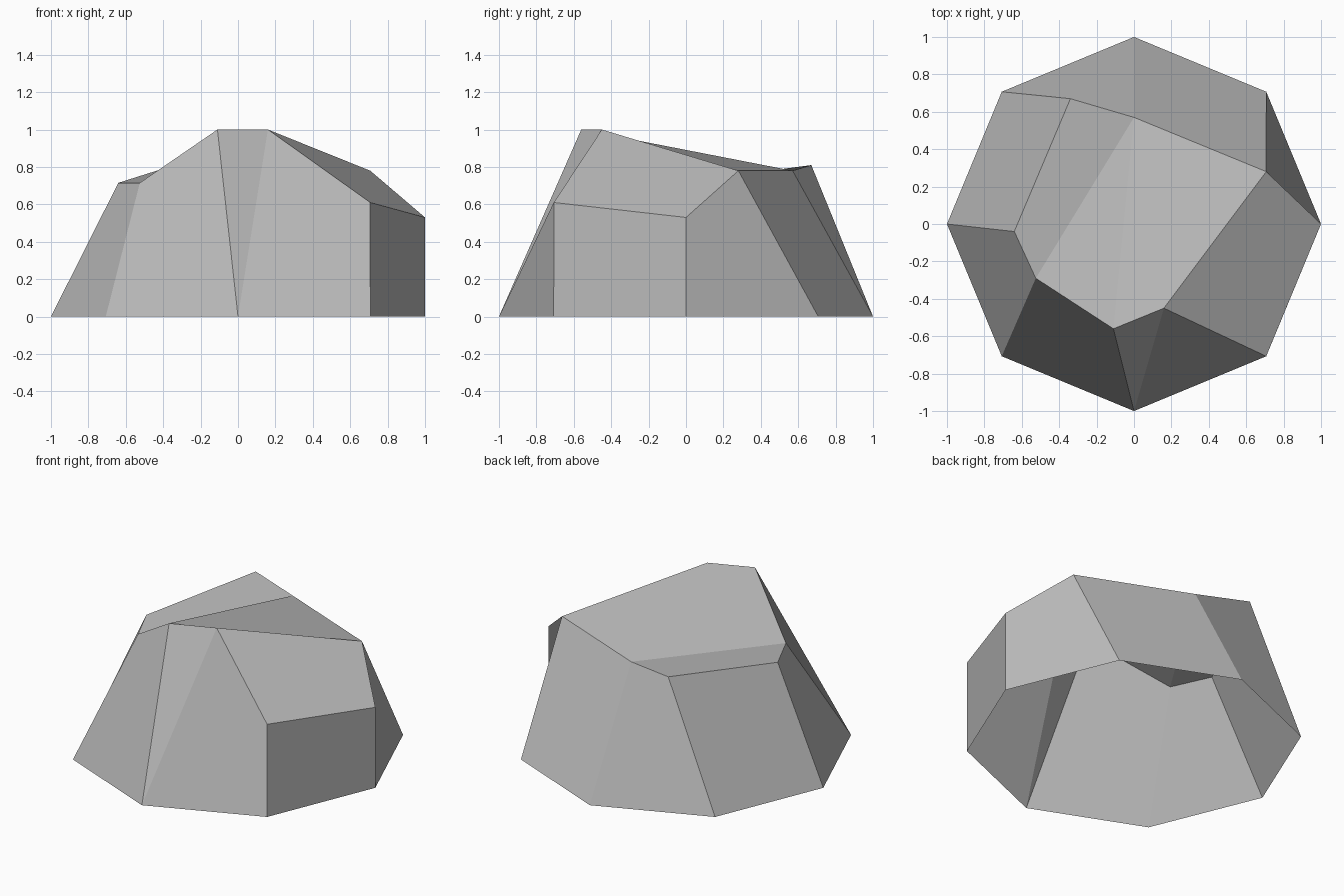
import bpy
import bmesh
from math import cos, sin, pi

cube = bpy.data.objects.get("Cube")
if cube:
    bpy.data.objects.remove(cube, do_unlink=True)

# One plain stone colour
stone = bpy.data.materials.new("stone_grey")
stone.use_nodes = True
colour = (0.5, 0.5, 0.5, 1)
stone.diffuse_color = colour
stone.node_tree.nodes["Principled BSDF"].inputs["Base Color"].default_value = colour

bm = bmesh.new()

# Octagonal foot, counter-clockwise from +x
base = [bm.verts.new((cos(i * pi / 4), sin(i * pi / 4), 0)) for i in range(8)]
east, north_east, north, north_west, west, south_west, south, south_east = base

# Chipped upper corners
peak_left = bm.verts.new((-0.11, -0.56, 1.0))
peak_right = bm.verts.new((0.16, -0.45, 1.0))
crest_east = bm.verts.new((0.707, 0.28, 0.78))
crest_north = bm.verts.new((0, 0.57, 0.78))
crest_back = bm.verts.new((-0.34, 0.67, 0.81))
crest_west = bm.verts.new((-0.64, -0.04, 0.715))
crest_south = bm.verts.new((-0.525, -0.29, 0.715))
wall_south = bm.verts.new((0.707, -0.707, 0.61))
wall_east = bm.verts.new((1, 0, 0.53))

facets = [
    # Sides, open underneath
    (south_east, east, wall_east, wall_south),
    (east, north_east, crest_east, wall_east),
    (north_east, north, crest_north, crest_east),
    (north, north_west, crest_back, crest_north),
    (north_west, west, crest_west, crest_back),
    (west, south_west, crest_south, crest_west),
    (south_west, south, peak_left, crest_south),
    (south, peak_right, peak_left),
    (south, south_east, wall_south, peak_right),
    # Shoulder and sloping top
    (wall_south, wall_east, crest_east, peak_right),
    (peak_left, peak_right, crest_east, crest_north),
    (peak_left, crest_north, crest_south),
    (crest_north, crest_back, crest_west, crest_south),
]
for facet in facets:
    bm.faces.new(facet)

mesh = bpy.data.meshes.new("rock")
bm.to_mesh(mesh)
bm.free()
mesh.materials.append(stone)
rock = bpy.data.objects.new("rock", mesh)
bpy.context.collection.objects.link(rock)
